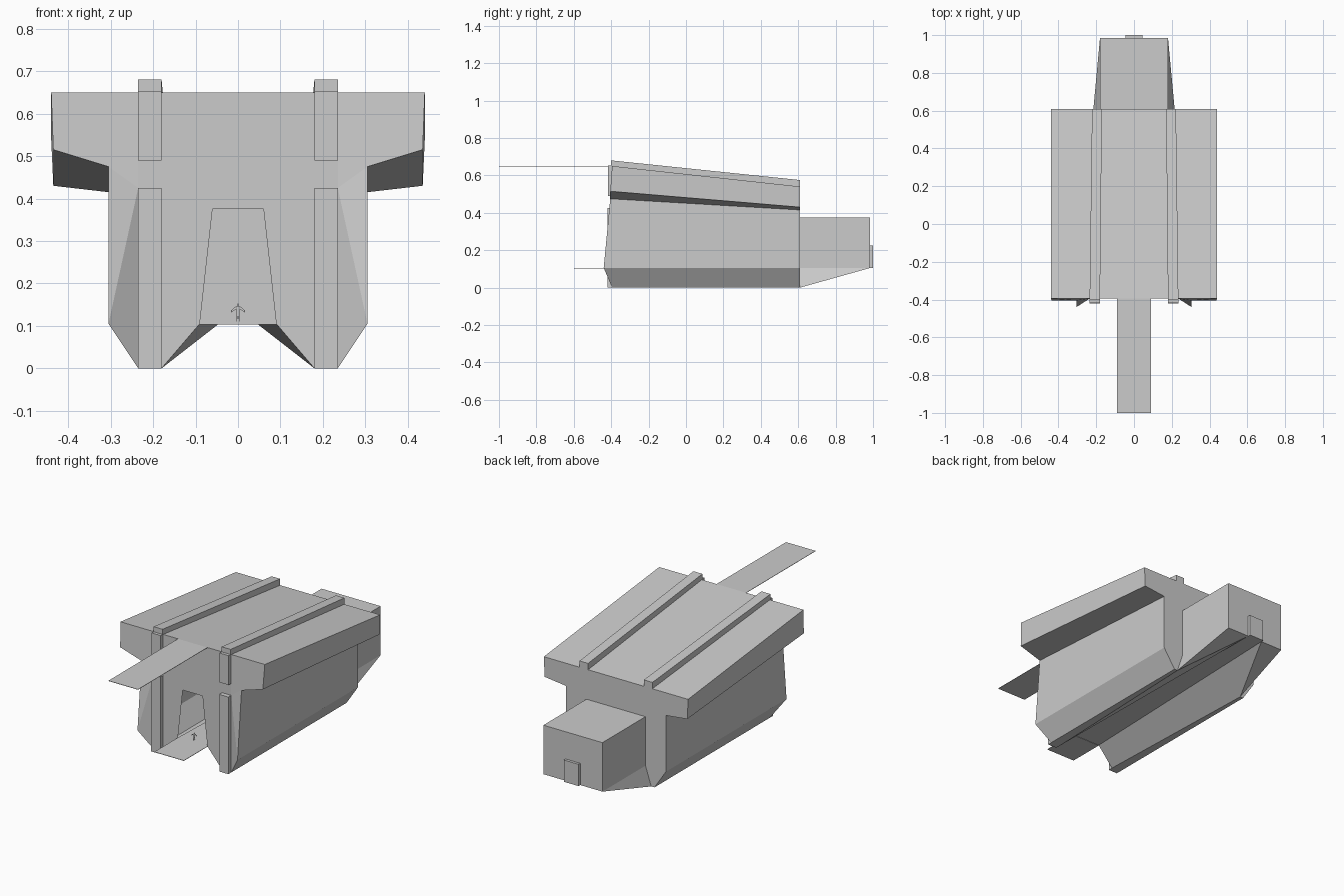
import bpy, bmesh

if "Cube" in bpy.data.objects:
    bpy.data.objects.remove(bpy.data.objects["Cube"])

grey = bpy.data.materials.new("light grey")
grey.diffuse_color = (0.6, 0.6, 0.6, 1)
grey.use_nodes = True
grey.node_tree.nodes["Principled BSDF"].inputs["Base Color"].default_value = grey.diffuse_color


def make(name, polys, mirror=True):
    """Object from polygons given as point lists; shared corners are welded."""
    bm = bmesh.new()
    for poly in polys:
        bm.faces.new([bm.verts.new(p) for p in poly])
    bmesh.ops.remove_doubles(bm, verts=bm.verts, dist=0.0005)
    bmesh.ops.recalc_face_normals(bm, faces=bm.faces)
    me = bpy.data.meshes.new(name)
    bm.to_mesh(me)
    bm.free()
    me.materials.append(grey)
    ob = bpy.data.objects.new(name, me)
    bpy.context.collection.objects.link(ob)
    if mirror:
        m = ob.modifiers.new("mirror", 'MIRROR')
        m.use_clip = True
    return ob


def hexa(front, back):
    """Six faces joining two four-sided loops."""
    sides = [[front[i], front[(i + 1) % 4], back[(i + 1) % 4], back[i]] for i in range(4)]
    return [front, back] + sides


def box(x0, x1, y0, y1, z0, z1):
    loop = lambda y: [(x0, y, z0), (x1, y, z0), (x1, y, z1), (x0, y, z1)]
    return hexa(loop(y0), loop(y1))


F, B, R = -0.395, 0.61, 0.985      # front wall, back wall, rear block end

# Key corners of the right half, front and back
roof_f, roof_b = (0.44, F, 0.65), (0.44, B, 0.54)
wing_f, wing_b = (0.435, -0.405, 0.515), (0.435, B, 0.43)
root_f, root_b = (0.305, -0.405, 0.475), (0.305, B, 0.415)
knee_f, knee_b = (0.305, -0.44, 0.105), (0.305, B, 0.105)
foot_f, foot_b = (0.235, F, 0), (0.235, B, 0)
inner_f, inner_b = (0.18, F, 0), (0.215, B, 0)
floor_f, floor_r = (0.09, F, 0.105), (0.045, R, 0.105)
rim_top, rim_low = (0.235, F, 0.65), (0.235, F, 0.425)
mid_f, mid_b = (0, F, 0.65), (0, B, 0.54)
block_top, block_low = (0.18, B, 0.375), (0.18, B, 0.105)
end_top, end_low = (0.18, R, 0.375), (0.18, R, 0.105)

# Hollow hull: roof, wings, legs, belly groove and rear block
make("hull", [
    [mid_f, rim_top, roof_f, roof_b, mid_b],                        # roof
    [roof_f, wing_f, wing_b, roof_b],                               # wing edge
    [wing_f, root_f, root_b, wing_b],                               # wing underside
    [root_f, knee_f, knee_b, root_b],                               # side wall
    [knee_f, foot_f, foot_b, knee_b],                               # lower chamfer
    [foot_f, inner_f, inner_b, foot_b],                             # foot sole
    [inner_f, floor_f, floor_r, inner_b],                           # groove slope
    [inner_b, floor_r, end_low],                                    # rear belly
    [floor_f, (0, F, 0.105), (0, R, 0.105), floor_r],               # floor
    [mid_f, (0, F, 0.375), (0.06, F, 0.375), floor_f, inner_f,
     foot_f, rim_low, rim_top],                                     # front with doorway
    [rim_top, rim_low, root_f, wing_f, roof_f],                     # wing front
    [rim_low, foot_f, knee_f], [rim_low, knee_f, root_f],           # flared cheek
    [mid_b, roof_b, wing_b, root_b, knee_b, foot_b, inner_b,
     block_low, block_top, (0, B, 0.375)],                          # back wall
    [(0, B, 0.375), block_top, end_top, (0, R, 0.375)],             # block top
    [block_top, block_low, end_low, end_top],                       # block side
    [block_low, inner_b, end_low],                                  # block skirt
    [(0, R, 0.375), end_top, end_low, floor_r, (0, R, 0.105)],      # block end
])

# Long rails along the sloping roof
make("roof_rails", hexa(
    [(0.18, -0.40, 0.64), (0.235, -0.40, 0.64), (0.235, -0.40, 0.68), (0.18, -0.40, 0.68)],
    [(0.17, B, 0.53), (0.222, B, 0.53), (0.222, B, 0.575), (0.17, B, 0.575)]))

# Posts on the front wall
make("upper_posts", box(0.18, 0.235, -0.417, F, 0.49, 0.652))
make("lower_posts", box(0.18, 0.235, -0.42, F, 0, 0.425))

# Rear door
make("rear_door", box(-0.045, 0.045, R, 1.0, 0.105, 0.225), mirror=False)


# Thin landing plates
def plate(name, y0, y1, z):
    make(name, box(-0.09, 0.09, y0, y1, z - 0.002, z), mirror=False)


plate("upper_runway", -1.0, F, 0.65)
plate("entry_ramp", -0.6, F, 0.105)

# Tiny flat figure in the doorway
y = -0.38
make("small_marker", [
    [(0, y, 0.125), (0.004, y, 0.105), (0.004, y, 0.14), (0, y, 0.155)],
    [(0.004, y, 0.147), (0.004, y, 0.14), (0.017, y, 0.131), (0.017, y, 0.136)],
])
